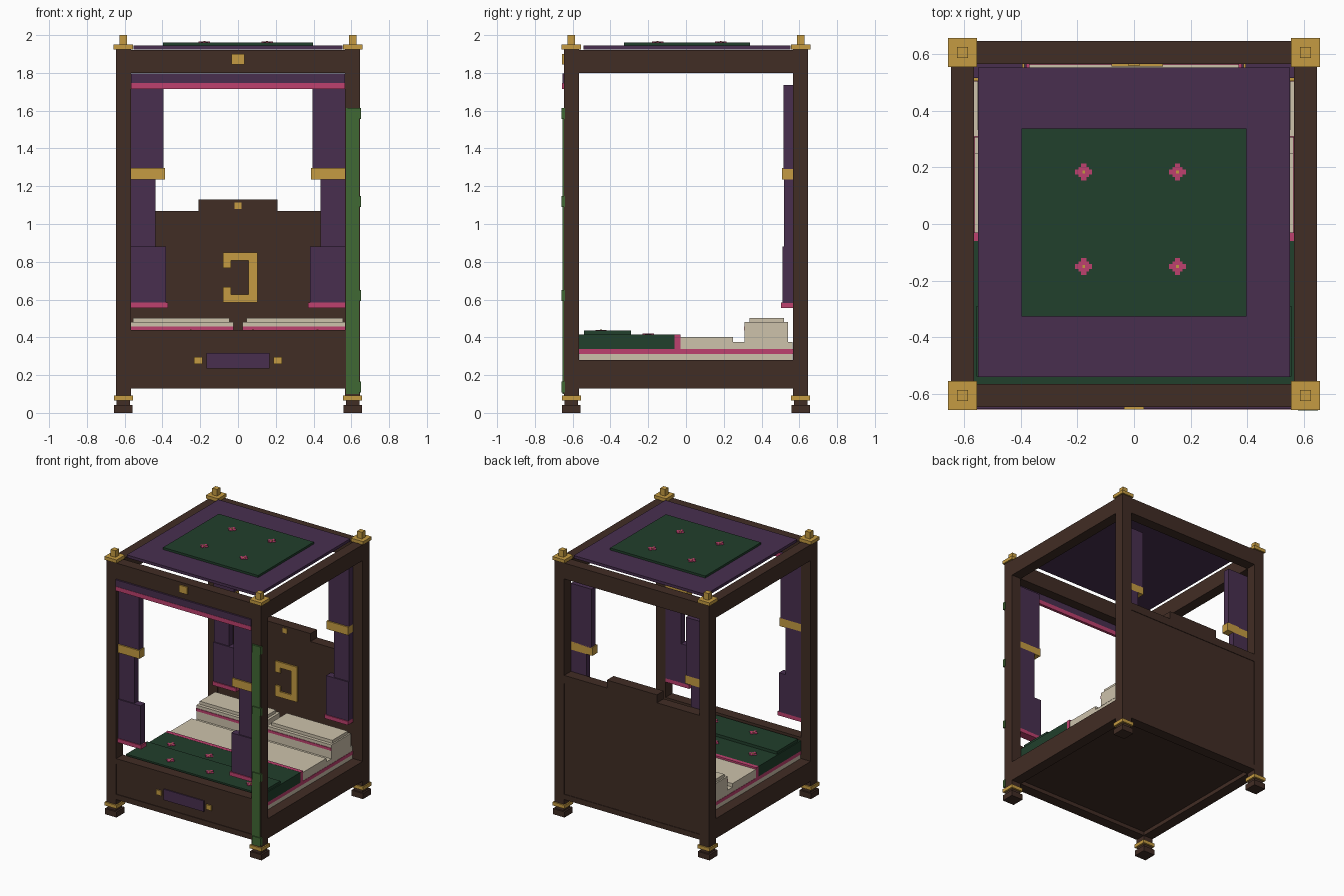
import bpy
import bmesh
from mathutils import Matrix, Vector

default_cube = bpy.data.objects.get("Cube")
if default_cube:
    bpy.data.objects.remove(default_cube, do_unlink=True)


def material(name, red, green, blue):
    mat = bpy.data.materials.new(name)
    mat.use_nodes = True
    colour = (red, green, blue, 1)
    mat.diffuse_color = colour
    shader = mat.node_tree.nodes["Principled BSDF"]
    shader.inputs["Base Color"].default_value = colour
    shader.inputs["Roughness"].default_value = 0.8
    return mat


WOOD = material("dark wood", .053, .026, .018)
PURPLE = material("purple cloth", .065, .028, .078)
GREEN = material("dark green cloth", .015, .05, .025)
PINK = material("pink trim", .51, .053, .156)
GOLD = material("gold", .56, .33, .054)
CREAM = material("cream linen", .61, .54, .41)
VINE = material("vine green", .051, .138, .034)

INNER = 0.567            # inside face of the posts
OUTER = 0.647            # outside face of the posts
CENTRE = (INNER + OUTER) / 2
SIDES = (-1, 1)


def box(name, mat, xs, ys, zs):
    """Axis-aligned block from a span on each axis."""
    low, high = (Vector(corner) for corner in zip(xs, ys, zs))
    bm = bmesh.new()
    scale = Matrix.Diagonal((*(high - low), 1))
    bmesh.ops.create_cube(bm, size=1, matrix=Matrix.Translation((low + high) / 2) @ scale)
    mesh = bpy.data.meshes.new(name)
    bm.to_mesh(mesh)
    bm.free()
    mesh.materials.append(mat)
    obj = bpy.data.objects.new(name, mesh)
    bpy.context.collection.objects.link(obj)
    return obj


def span(half, middle=0.0):
    return (middle - half, middle + half)


def outward(side, near, far):
    """Span between two distances from the centre on the given side."""
    return tuple(sorted((side * near, side * far)))


def flower(name, x, y, z):
    """Small stepped cross with a gold heart."""
    long_arm, short_arm, heart = 0.03, 0.009, 0.005
    box(name + "_petals", PINK, span(long_arm, x), span(short_arm, y), (z, z + .003))
    box(name + "_cross_petals", PINK, span(short_arm, x), span(long_arm, y), (z, z + .004))
    box(name + "_middle", PINK, span(.018, x), span(.018, y), (z, z + .002))
    box(name + "_heart", GOLD, span(heart, x), span(heart, y), (z, z + .006))


# Corner posts with feet, collars and finials
for sx in SIDES:
    for sy in SIDES:
        x, y = sx * CENTRE, sy * CENTRE

        def turned(name, mat, half, zs):
            box(name, mat, span(half, x), span(half, y), zs)

        turned("foot", WOOD, .049, (0, .042))
        turned("foot_neck", WOOD, .036, (.042, .066))
        turned("foot_collar", GOLD, .05, (.066, .092))
        turned("post", WOOD, .04, (.092, 1.925))
        turned("finial_plate", GOLD, .051, (1.925, 1.95))
        turned("finial_pin", GOLD, .02, (1.95, 2))

# Rails between the posts
for side in SIDES:
    depth = outward(side, INNER, OUTER)
    box("top_side_rail", WOOD, depth, span(INNER), (1.8, 1.92))
    box("top_cross_rail", WOOD, span(INNER), depth, (1.8, 1.92))
    box("bed_side_rail", WOOD, depth, span(INNER), (.13, .28))
box("bed_floor", WOOD, span(INNER), span(INNER), (.16, .28))

# Footboard with drawer plate and knobs
box("footboard", WOOD, span(INNER), (-.642, -INNER), (.17, .4))
for zs in ((.13, .17), (.4, .44)):
    box("footboard_rail", WOOD, span(INNER), (-OUTER, -INNER), zs)
box("footboard_plate", PURPLE, span(.168), (-.65, -.64), (.235, .317))
for side in SIDES:
    box("footboard_knob", GOLD, span(.022, side * .21), (-.652, -.64), (.26, .297))

# Headboard with crest and stepped crescent ornament
box("headboard", WOOD, span(INNER), (.57, .643), (.17, 1.01))
for zs in ((.13, .17), (1.01, 1.07)):
    box("headboard_rail", WOOD, span(INNER), (INNER, OUTER), zs)
box("headboard_crest", WOOD, span(.21), (INNER, OUTER), (1.07, 1.13))
box("crest_stud", GOLD, span(.019), (.56, INNER), (1.08, 1.115))
relief = (.558, .572)
box("ornament_back", GOLD, (.055, .102), relief, (.585, .85))
for side in SIDES:
    def stroke(name, xs, near, far):
        low, high = outward(side, near, far)
        box(name, GOLD, xs, relief, (.717 + low, .717 + high))
    stroke("ornament_arm", (-.08, .055), .09, .133)
    stroke("ornament_tip", (-.08, -.037), .05, .09)

# Mattress, sheet and blanket
mattress = span(.564)
box("mattress", CREAM, mattress, mattress, (.28, .312))
box("mattress_trim", PINK, span(.566), span(.566), (.312, .338))
box("under_sheet", CREAM, mattress, (.25, .564), (.338, .375))
box("folded_sheet", CREAM, mattress, (-.03, .25), (.338, .402))
box("blanket", GREEN, span(.566), (-.566, -.06), (.338, .415))
box("blanket_trim", PINK, span(.567), (-.06, -.03), (.338, .416))
box("blanket_fold", GREEN, span(.558), (-.54, -.29), (.415, .436))
for x in (-.42, -.1, .25):
    flower("blanket_flower", x, -.2, .415)
for x in (-.25, .08, .42):
    flower("blanket_fold_flower", x, -.45, .436)

# Pillows
for side in SIDES:
    box("pillow", CREAM, outward(side, .025, .566), (.31, .54), (.375, .48))
    box("pillow_trim", PINK, outward(side, .025, .566), (.306, .31), (.437, .457))
    box("pillow_top", CREAM, outward(side, .045, .555), (.335, .52), (.48, .503))

# Tied curtains at every corner: inner edge, thickness and height of each section
SECTIONS = (
    ("curtain_upper", PURPLE, .395, .05, (1.29, 1.737)),
    ("curtain_tie", GOLD, .387, .06, (1.235, 1.297)),
    ("curtain_waist", PURPLE, .438, .047, (.88, 1.24)),
    ("curtain_lower", PURPLE, .38, .056, (.583, .88)),
    ("curtain_hem", PINK, .37, .063, (.556, .585)),
)
for name, mat, edge, thick, zs in SECTIONS:
    for sx in SIDES:
        xs = outward(sx, edge, INNER)
        box("back_" + name, mat, xs, (INNER - thick, INNER), zs)
        box("front_" + name, mat, xs, (-INNER - thick, -INNER), zs)

# Front valance and medallion
box("valance", PURPLE, span(INNER), (-.655, -.638), (1.745, 1.797))
box("valance_trim", PINK, span(INNER), (-.657, -.636), (1.715, 1.747))
box("medallion", GOLD, span(.035), (-.657, -OUTER), (1.845, 1.9))

# Canopy cloth with embroidered panel
box("canopy", PURPLE, span(.552), span(.548, .006), (1.925, 1.946))
box("canopy_panel", GREEN, span(.398), span(.333, .005), (1.946, 1.962))
for x in (-.178, .154):
    for y in (-.15, .184):
        flower("canopy_flower", x, y, 1.962)

# Vine climbing one front post
box("vine_stem", VINE, (.573, .64), (-.653, -OUTER), (.1, 1.615))
for z in (.138, .622, 1.12, 1.585):
    box("vine_leaf", VINE, (.58, .652), (-.66, -.64), span(.029, z))
